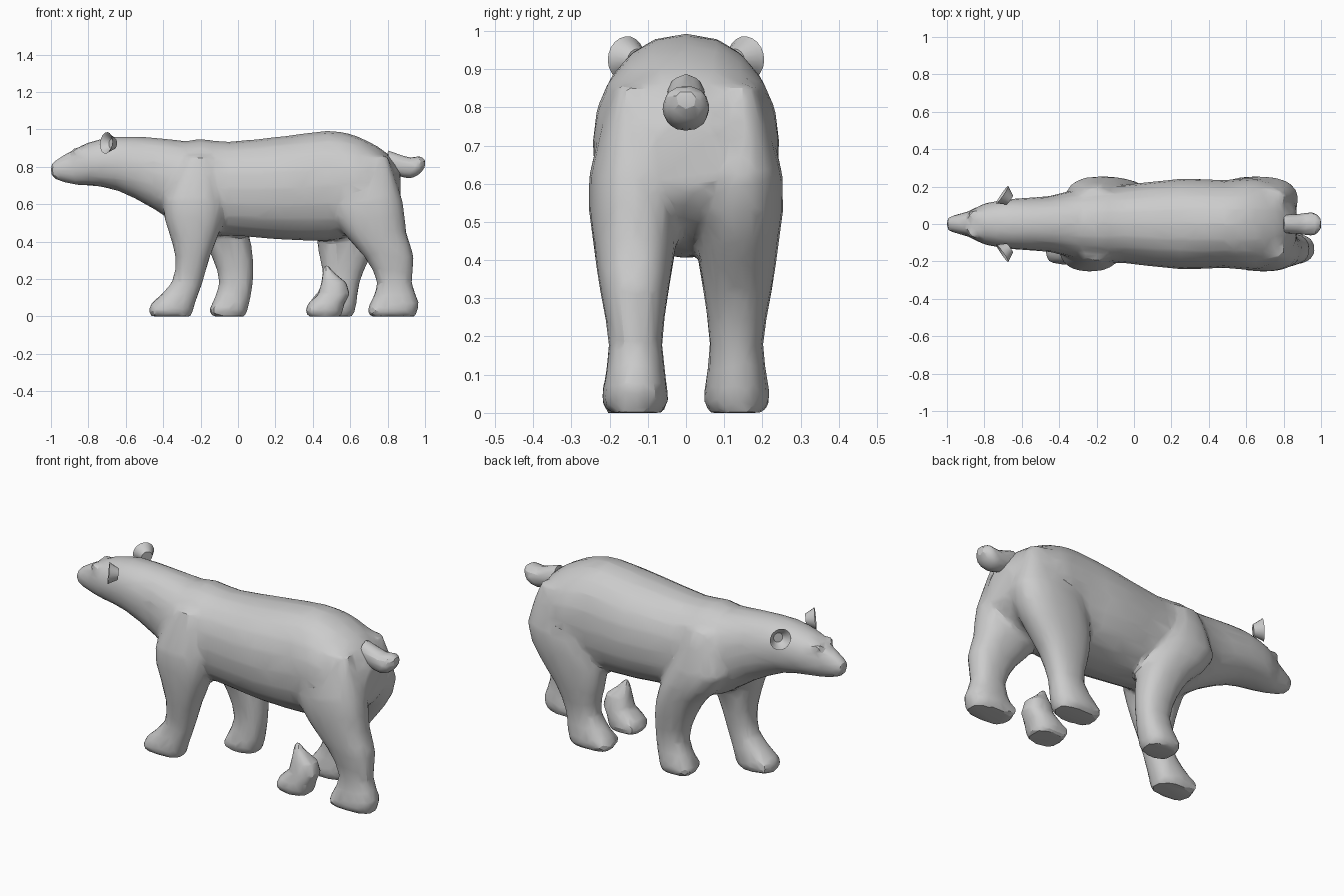
import bpy, bmesh, math
from mathutils import Vector

old = bpy.data.objects.get("Cube")
if old:
    bpy.data.objects.remove(old, do_unlink=True)

GREY = (.6, .6, .6, 1)
fur = bpy.data.materials.new("grey fur")
fur.use_nodes = True
fur.diffuse_color = GREY
fur.node_tree.nodes["Principled BSDF"].inputs["Base Color"].default_value = GREY

SIDES = 20


def ring(bm, centre, u, v, power=1.0):
    """One rounded cross-section spanned by the half-axes u and v."""
    verts = []
    for i in range(SIDES):
        angle = math.tau * i / SIDES
        c, s = math.cos(angle), math.sin(angle)
        c = math.copysign(abs(c) ** power, c)
        s = math.copysign(abs(s) ** power, s)
        verts.append(bm.verts.new(Vector(centre) + u * c + v * s))
    return verts


def bridge(bm, rings):
    """Skin a row of cross-sections and cap both ends."""
    for a, b in zip(rings, rings[1:]):
        for i in range(SIDES):
            j = (i + 1) % SIDES
            bm.faces.new((a[i], a[j], b[j], b[i]))
    bm.faces.new(rings[0])
    bm.faces.new(rings[-1])
    bmesh.ops.recalc_face_normals(bm, faces=bm.faces)


def finish(bm, name):
    mesh = bpy.data.meshes.new(name)
    bm.to_mesh(mesh)
    bm.free()
    mesh.materials.append(fur)
    ob = bpy.data.objects.new(name, mesh)
    bpy.context.collection.objects.link(ob)
    return ob


def refine(stations):
    """Add a station between each pair, keeping the outline curved."""
    rows = [Vector(s) for s in stations]
    result = [rows[0]]
    for i in range(len(rows) - 1):
        a, b = rows[i], rows[i + 1]
        before, after = rows[max(i - 1, 0)], rows[min(i + 2, len(rows) - 1)]
        result += [(9 * (a + b) - before - after) / 16, b]
    return result


def body_loft(name, stations):
    """Stations along x: (x, top, bottom, half width)."""
    bm = bmesh.new()
    rings = []
    for x, top, bottom, width in refine(stations):
        rings.append(ring(bm, (x, 0, (top + bottom) / 2), Vector((0, width, 0)),
                          Vector((0, 0, (top - bottom) / 2)), .92))
    bridge(bm, rings)
    return finish(bm, name)


def upright_loft(name, stations):
    """Stations up z: (z, front, rear, y, half width)."""
    bm = bmesh.new()
    rings = []
    for z, front, rear, y, width in stations:
        rings.append(ring(bm, ((front + rear) / 2, y, z), Vector(((rear - front) / 2, 0, 0)),
                          Vector((0, width, 0)), .85))
    bridge(bm, rings)
    return finish(bm, name)


def blob(name, location, size):
    bm = bmesh.new()
    bmesh.ops.create_icosphere(bm, subdivisions=2, radius=1)
    bmesh.ops.scale(bm, vec=size, verts=bm.verts)
    bmesh.ops.translate(bm, vec=location, verts=bm.verts)
    return finish(bm, name)


def toes(side, tip):
    return [blob("toe", (tip + .03 + .01 * abs(k), side * (.13 + .04 * k), .035), (.03, .02, .035))
            for k in (-1.5, -.5, .5, 1.5)]


def foot(side, front, rear):
    """Flat sole and rounded paw as the lowest leg stations."""
    y = side * .133
    return [(0, front + .015, rear - .01, y, .072), (.03, front, rear, y, .087),
            (.07, front + .015, rear + .01, y, .084)]


# Shared leg heights with the sideways centre and half width at each
LEG_LEVELS = ((.18, .132, .07), (.32, .135, .09), (.45, .134, .11), (.62, .132, .122), (.86, .14, .05))


def leg(name, side, sole, spans):
    """Paw plus one (front, rear) span for each shared height."""
    upper = [(z, front, rear, side * y, width)
             for (z, y, width), (front, rear) in zip(LEG_LEVELS, spans)]
    low = foot(side, *sole)
    return [upright_loft(name, low[:2] + [tuple(v) for v in refine(low[2:] + upper)])] + toes(side, sole[0])


def select_only(*obs):
    bpy.ops.object.select_all(action='DESELECT')
    for ob in obs:
        ob.select_set(True)
    bpy.context.view_layer.objects.active = obs[0]


def fuse(parts, name, faces, voxel, smooth):
    """Join parts into one skin with broad facets."""
    select_only(*parts)
    bpy.ops.object.join()
    ob = bpy.context.object
    ob.name = name
    skin = ob.modifiers.new("skin", 'REMESH')
    skin.mode, skin.voxel_size = 'VOXEL', voxel
    bpy.ops.object.modifier_apply(modifier="skin")
    soften = ob.modifiers.new("soften", 'SMOOTH')
    soften.iterations = smooth
    bpy.ops.object.modifier_apply(modifier="soften")
    facets = ob.modifiers.new("facets", 'DECIMATE')
    facets.ratio = min(1, faces / (2 * len(ob.data.polygons)))
    bpy.ops.object.modifier_apply(modifier="facets")
    ob.data.materials.clear()
    ob.data.materials.append(fur)
    bpy.ops.object.shade_smooth_by_angle(angle=math.radians(22))


# Trunk, neck and head
parts = [body_loft("trunk", (
    (-1, .81, .76, .03), (-.97, .84, .73, .045), (-.88, .89, .705, .07), (-.8, .93, .7, .11),
    (-.65, .962, .675, .135), (-.45, .957, .575, .15), (-.28, .938, .46, .195), (-.2, .95, .44, .205),
    (-.05, .935, .435, .21), (.25, .965, .41, .242), (.48, .993, .405, .235), (.6, .975, .43, .245),
    (.7, .935, .46, .235), (.8, .87, .5, .19), (.87, .77, .58, .09)))]

# Four legs: the right hind leg trails, the left one steps forward
parts += leg("right_front_leg", -1, (-.48, -.24),
             ((-.355, -.19), (-.335, -.15), (-.37, -.1), (-.4, -.07), (-.28, -.13)))
parts += leg("left_front_leg", 1, (-.155, .05),
             ((-.1, .08), (-.14, .08), (-.22, .055), (-.37, -.02), (-.28, -.13)))
parts += leg("right_hind_leg", -1, (.69, .96),
             ((.745, .93), (.675, .94), (.56, .9), (.48, .88), (.58, .8)))
parts += leg("left_hind_leg", 1, (.36, .625),
             ((.455, .65), (.435, .71), (.42, .81), (.46, .88), (.58, .8)))

# Brows
for side in (-1, 1):
    parts.append(blob("brow", (-.855, side * .05, .885), (.035, .03, .022)))
fuse(parts, "bear_body", 4200, .016, 4)

# Loose foot beside the right hind leg
loose = [upright_loft("loose_foot", foot(-1, .36, .56) + [
    (.12, .43, .597, -.133, .07), (.18, .445, .58, -.135, .06),
    (.23, .453, .52, -.14, .03), (.275, .458, .482, -.14, .01)])]
fuse(loose + toes(-1, .36), "loose_foot", 340, .012, 2)

# Ears: cupped discs turned forward and outward
for side, name in ((1, "left_ear"), (-1, "right_ear")):
    bm = bmesh.new()
    face = Vector((-.8, side * .55, .1)).normalized()
    out = Vector((.25, side * .6, .7))
    out = (out - face * out.dot(face)).normalized()
    wide = face.cross(out)
    base = Vector((-.68, side * .14, .925))
    rings = []
    for depth, radius in ((-.02, .03), (.018, .05), (.03, .058), (.022, .046), (-.004, .025)):
        rings.append(ring(bm, base + face * depth, out * radius, wide * radius))
    bridge(bm, rings)
    select_only(finish(bm, name))
    bpy.ops.object.shade_smooth_by_angle(angle=math.radians(35))

# Stubby tail
tail = body_loft("tail", ((.8, .89, .77, .05), (.86, .868, .75, .052), (.92, .85, .738, .06),
                          (.97, .857, .76, .058), (1, .84, .8, .025)))
fuse([tail], "tail", 220, .012, 1)
